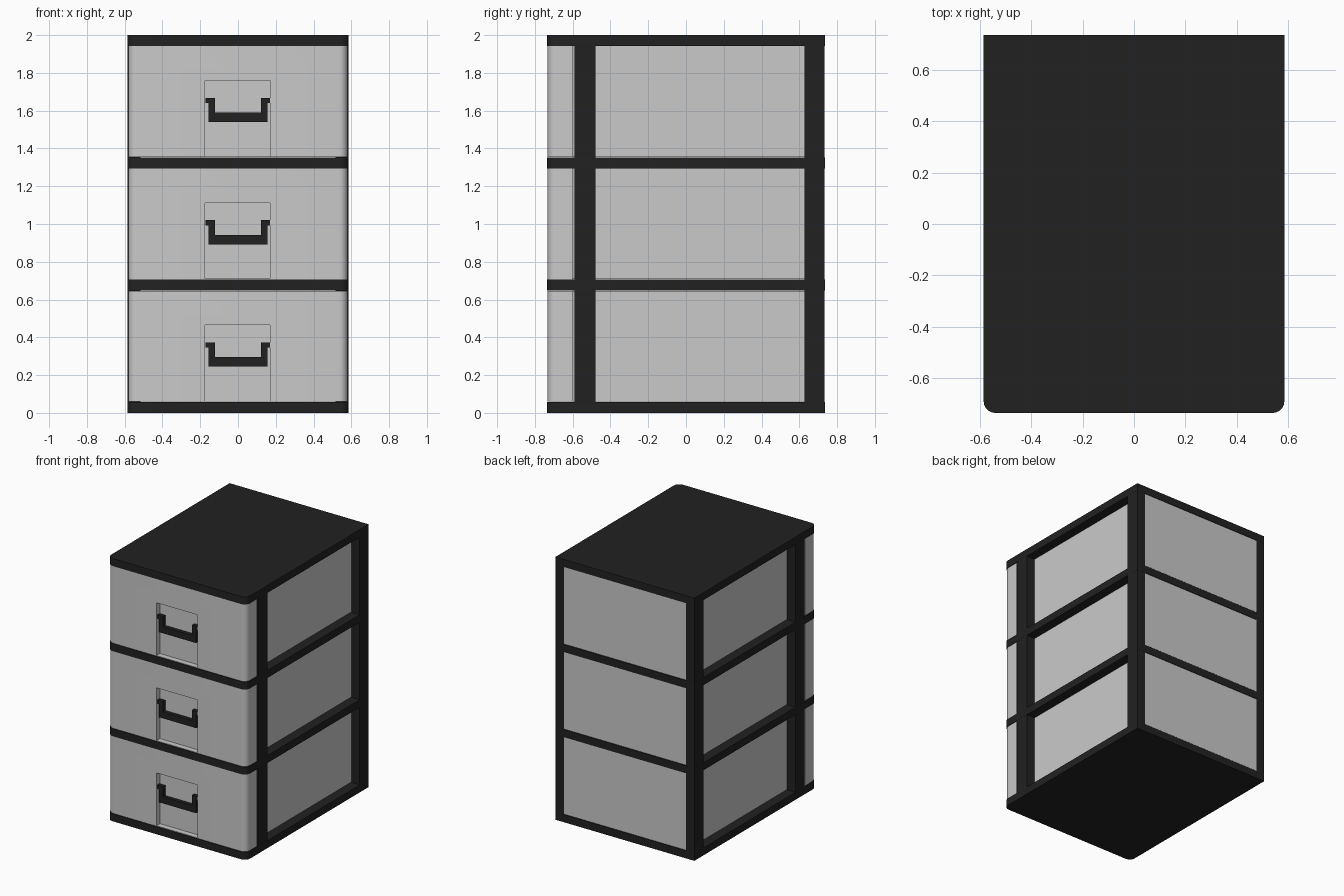
import bpy, bmesh, math

if "Cube" in bpy.data.objects:
    bpy.data.objects.remove(bpy.data.objects["Cube"])

PITCH, THICK = 0.6475, 0.0575      # shelf spacing and shelf thickness
W, D = 0.585, 0.735                # half width, half depth


def material(name, v):
    m = bpy.data.materials.new(name)
    m.diffuse_color = (v, v, v, 1)
    m.use_nodes = True
    m.node_tree.nodes["Principled BSDF"].inputs["Base Color"].default_value = m.diffuse_color
    return m


dark = material("black plastic", 0.0155)
light = material("light grey plastic", 0.59)


def finish(name, bm, mat):
    bmesh.ops.recalc_face_normals(bm, faces=bm.faces)
    me = bpy.data.meshes.new(name)
    bm.to_mesh(me)
    bm.free()
    me.materials.append(mat)
    ob = bpy.data.objects.new(name, me)
    bpy.context.collection.objects.link(ob)
    bpy.ops.object.select_all(action='DESELECT')
    bpy.context.view_layer.objects.active = ob
    ob.select_set(True)
    return ob


def add_box(bm, x0, x1, y0, y1, z0, z1):
    vs = bmesh.ops.create_cube(bm, size=1)["verts"]
    for v in vs:
        v.co = (x1 if v.co.x > 0 else x0, y1 if v.co.y > 0 else y0, z1 if v.co.z > 0 else z0)
    return vs


def box(name, dims, mat):
    bm = bmesh.new()
    add_box(bm, *dims)
    return finish(name, bm, mat)


def prism(name, pts, plane, lo, hi, mat):
    """Extrude an outline along z (plane 'xy') or along y (plane 'xz')."""
    def put(a, b):
        return (a, b, lo) if plane == 'xy' else (a, lo, b)
    bm = bmesh.new()
    f = bm.faces.new([bm.verts.new(put(a, b)) for a, b in pts])
    new = bmesh.ops.extrude_face_region(bm, geom=[f])["geom"]
    vec = (0, 0, hi - lo) if plane == 'xy' else (0, hi - lo, 0)
    bmesh.ops.translate(bm, vec=vec, verts=[g for g in new if isinstance(g, bmesh.types.BMVert)])
    return finish(name, bm, mat)


def rounded_outline(hw, y0, y1, r, n=8):
    """Rectangle with its two front corners rounded."""
    right = []
    for i in range(n + 1):
        a = math.pi / 2 * i / n
        right.append((hw - r + r * math.sin(a), y0 + r - r * math.cos(a)))
    right.append((hw, y1))
    return right + [(-x, y) for x, y in reversed(right)]


def smooth():
    bpy.ops.object.shade_smooth_by_angle(angle=math.radians(30))


# Base, shelves and top
for i, name in enumerate(["base_plate", "lower_shelf", "upper_shelf", "top_plate"]):
    z = i * PITCH
    prism(name, rounded_outline(W, -D, D, 0.045), 'xy', z, z + THICK, dark)
    smooth()

# Corner posts
for side, s in (("left", -1), ("right", 1)):
    xs = sorted((s * 0.515, s * (W - 0.0005)))
    for end, y0, y1 in (("front", -0.59, -0.48), ("back", 0.627, D - 0.0005)):
        box(f"{side}_{end}_post", (*xs, y0, y1, 0.01, 1.99), dark)

for i, level in enumerate(["bottom", "middle", "top"]):
    z0 = i * PITCH + THICK
    z1 = (i + 1) * PITCH
    base = i * PITCH

    # Drawer tray, open at the top
    bm = bmesh.new()
    add_box(bm, -0.515, 0.515, -0.605, 0.732, z0 + 0.003, z1 - 0.001)
    bm.normal_update()
    bmesh.ops.delete(bm, geom=[f for f in bm.faces if f.normal.z > 0.9], context='FACES')
    tray = finish(f"{level}_drawer_tray", bm, light)
    sol = tray.modifiers.new("wall", 'SOLIDIFY')
    sol.thickness = 0.015
    sol.offset = -1

    # Drawer front with a handle recess cut into it
    cutter = box("recess_cutter", (-0.174, 0.17, -0.9, -0.69, base + 0.063, base + 0.465), light)
    front = prism(f"{level}_drawer_front", rounded_outline(0.581, -0.732, -0.6, 0.045), 'xy',
                  z0 + 0.002, z1 - 0.001, light)
    cut = front.modifiers.new("recess", 'BOOLEAN')
    cut.operation = 'DIFFERENCE'
    cut.object = cutter
    cut.solver = 'EXACT'
    bpy.ops.object.modifier_apply(modifier=cut.name)
    bpy.data.objects.remove(cutter, do_unlink=True)
    smooth()

    # U-shaped handle with pivot tabs
    half = [(0.155, 0.245), (0.155, 0.345), (0.171, 0.345), (0.171, 0.373), (0.122, 0.373), (0.122, 0.295)]
    pts = half + [(-x, z) for x, z in reversed(half)]
    prism(f"{level}_handle", [(x, z + base) for x, z in pts], 'xz', -0.728, -0.7, dark)
